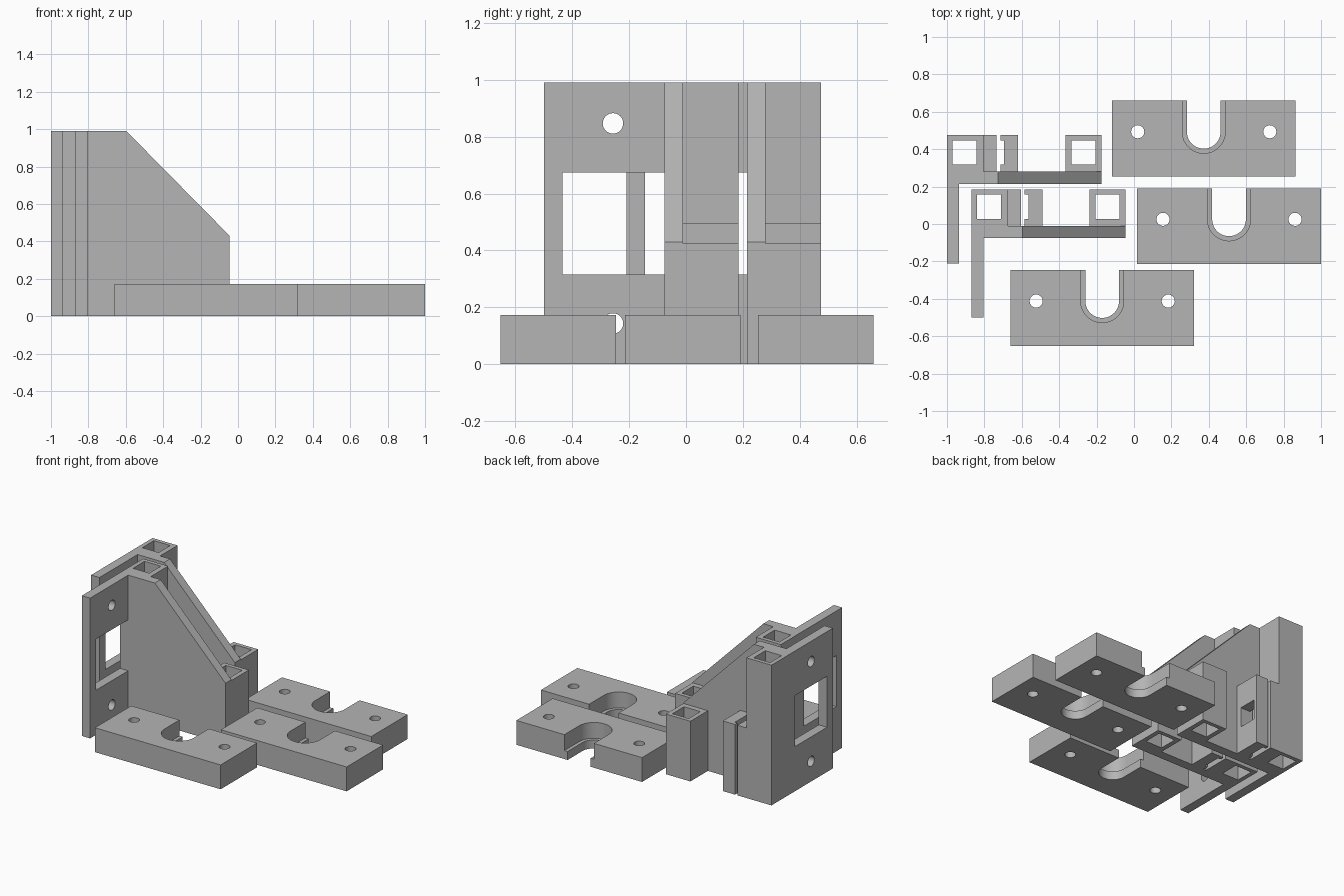
import bpy, bmesh, math
from mathutils import Matrix, Vector

cube = bpy.data.objects.get("Cube")
if cube:
    bpy.data.objects.remove(cube, do_unlink=True)

grey = bpy.data.materials.new("plain grey")
grey.use_nodes = True
grey.diffuse_color = (0.46, 0.46, 0.46, 1)
grey.node_tree.nodes["Principled BSDF"].inputs["Base Color"].default_value = grey.diffuse_color


def add_object(name, bm):
    bmesh.ops.recalc_face_normals(bm, faces=bm.faces)
    mesh = bpy.data.meshes.new(name)
    bm.to_mesh(mesh)
    bm.free()
    mesh.materials.append(grey)
    obj = bpy.data.objects.new(name, mesh)
    bpy.context.collection.objects.link(obj)
    return obj


def box(name, x, y, z):
    bm = bmesh.new()
    bmesh.ops.create_cube(bm, size=1)
    for v in bm.verts:
        v.co = Vector([(r[0] + r[1]) / 2 + c * (r[1] - r[0])
                       for c, r in zip(v.co, (x, y, z))])
    return add_object(name, bm)


def prism(name, points, push):
    """Extrude a flat outline along a vector."""
    bm = bmesh.new()
    face = bm.faces.new([bm.verts.new(p) for p in points])
    new = bmesh.ops.extrude_face_region(bm, geom=[face])["geom"]
    bmesh.ops.translate(bm, vec=push, verts=[v for v in new if isinstance(v, bmesh.types.BMVert)])
    return add_object(name, bm)


def cylinder(name, centre, radius, depth, along_x=False):
    bm = bmesh.new()
    turn = Matrix.Rotation(math.pi / 2, 4, 'Y') if along_x else Matrix()
    bmesh.ops.create_cone(bm, cap_ends=True, segments=32, radius1=radius, radius2=radius,
                          depth=depth, matrix=Matrix.Translation(centre) @ turn)
    return add_object(name, bm)


def combine(body, parts, operation):
    """Boolean the parts into the body, then drop them."""
    for part in parts:
        mod = body.modifiers.new(operation.lower(), 'BOOLEAN')
        mod.operation, mod.object, mod.solver = operation, part, 'EXACT'
        part.hide_render = True
    bpy.context.view_layer.update()
    evaluated = body.evaluated_get(bpy.context.evaluated_depsgraph_get())
    mesh = bpy.data.meshes.new_from_object(evaluated)
    body.modifiers.clear()
    body.data = mesh
    for part in parts:
        bpy.data.objects.remove(part, do_unlink=True)


def smooth(obj):
    bpy.ops.object.select_all(action='DESELECT')
    obj.select_set(True)
    bpy.context.view_layer.objects.active = obj
    bpy.ops.object.shade_smooth_by_angle(angle=math.radians(30))


def bracket(name, dx, dy):
    top, sleeve, bore = 0.99, (0.25, 0.475), (0.318, 0.447)
    # Mounting plate with sleeves, stop blocks and a sloped web
    body = box(name, (-1, -0.935), (-0.21, 0.3), (0, top))
    web = prism("web", [(x, 0.215, z) for x, z in
                        [(-1, 0), (-0.175, 0), (-0.175, 0.43), (-0.727, top), (-1, top)]],
                (0, 0.065, 0))
    combine(body, [
        web,
        box("tall_sleeve", (-1, -0.805), sleeve, (0, top)),
        box("inner_stop", (-0.83, -0.735), sleeve, (0, 0.495)),
        box("outer_stop", (-0.715, -0.62), sleeve, (0, 0.495)),
        box("short_sleeve", (-0.367, -0.175), sleeve, (0, 0.425)),
    ], 'UNION')
    # Square bores, plate window, screw holes and the slotted stop
    cutters = [
        box("tall_bore", (-0.97, -0.842), bore, (-0.1, 1.1)),
        box("short_bore", (-0.335, -0.207), bore, (-0.1, 0.5)),
        box("plate_window", (-1.1, -0.9), (-0.145, 0.2149), (0.315, 0.675)),
        box("stop_recess", (-0.73, -0.695), bore, (-0.1, 0.6)),
        box("stop_window", (-0.72, -0.5), bore, (0.18, 0.32)),
    ]
    cutters += [cylinder("screw_hole", (-1, 0.033, z), 0.036, 0.3, True) for z in (0.143, 0.847)]
    combine(body, cutters, 'DIFFERENCE')
    body.location = (dx, dy, 0)
    smooth(body)


def notch(radius, z):
    """U-shaped cutter open towards the back."""
    arc = [math.pi + math.pi * i / 32 for i in range(33)]
    pts = [(radius * math.cos(a), 0.037 + radius * math.sin(a), z) for a in arc]
    return prism("notch", pts + [(radius, 0.4, z), (-radius, 0.4, z)], (0, 0, 0.4))


def clamp_plate(name, x, y):
    # Block with a stepped U notch and two screw holes
    body = box(name, (-0.491, 0.491), (-0.203, 0.203), (0, 0.172))
    cutters = [notch(0.09, -0.1), notch(0.115, 0.06)]
    cutters += [cylinder("screw_hole", (s * 0.353, 0.037, 0.1), 0.035, 0.6) for s in (-1, 1)]
    combine(body, cutters, 'DIFFERENCE')
    body.location = (x, y, 0)
    smooth(body)


bracket("back_bracket", 0, 0)
bracket("front_bracket", 0.13, -0.29)
clamp_plate("back_clamp_plate", 0.373, 0.456)
clamp_plate("middle_clamp_plate", 0.508, -0.012)
clamp_plate("front_clamp_plate", -0.17, -0.449)
